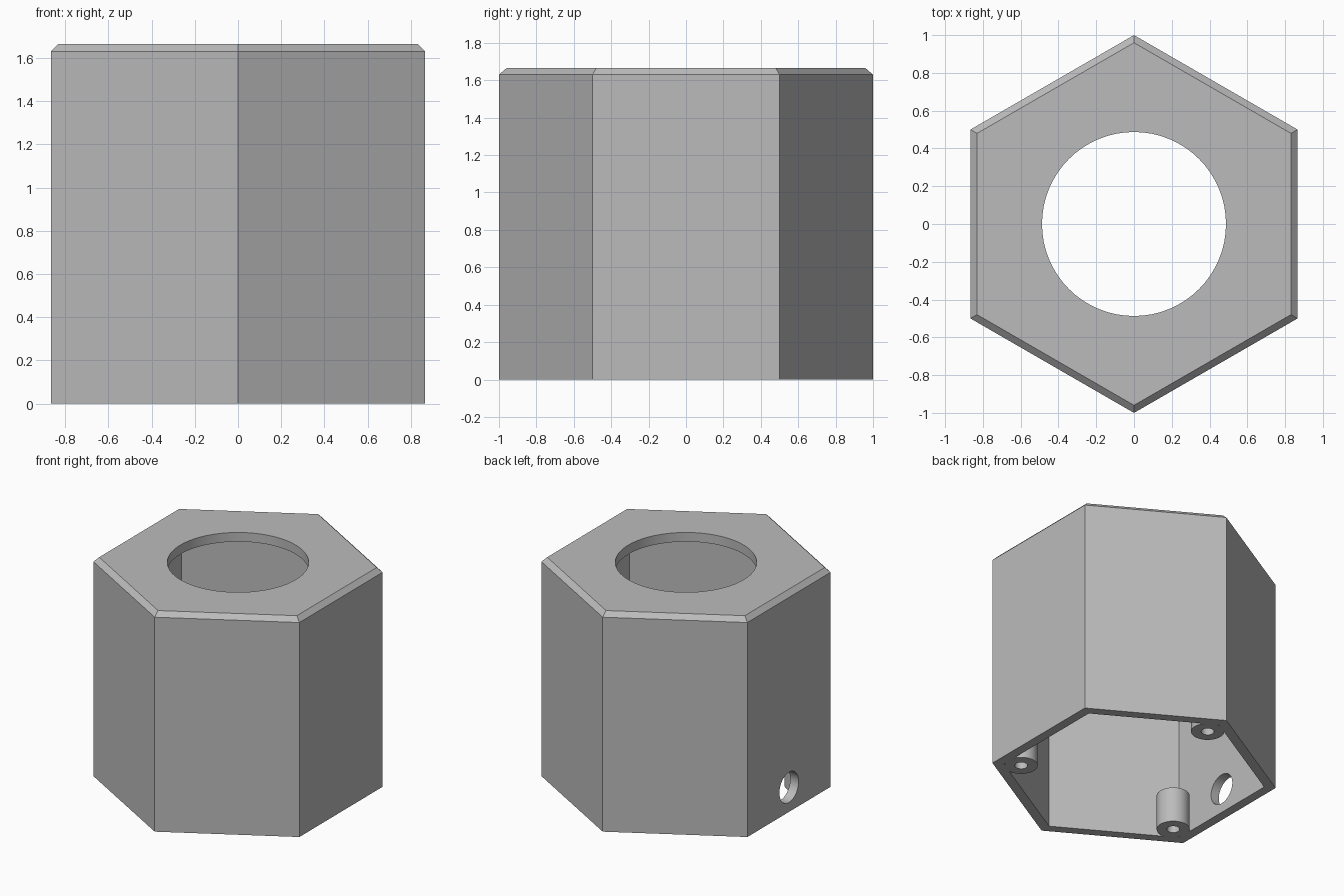
import bpy
import bmesh
from math import cos, sin, pi, radians
from mathutils import Matrix

if "Cube" in bpy.data.objects:
    bpy.data.objects.remove(bpy.data.objects["Cube"])

HEIGHT, CHAMFER, WALL = 1.665, 0.035, 0.07
APOTHEM = cos(radians(30))
INNER = 1 - WALL / APOTHEM
TOP_EDGE = 1 - CHAMFER / APOTHEM

grey = bpy.data.materials.new("plain grey")
grey.use_nodes = True
grey.diffuse_color = (0.5, 0.5, 0.5, 1)
grey.node_tree.nodes["Principled BSDF"].inputs["Base Color"].default_value = (0.5, 0.5, 0.5, 1)


def finish(name, bm):
    """Turn a bmesh into a grey object."""
    bmesh.ops.recalc_face_normals(bm, faces=bm.faces)
    mesh = bpy.data.meshes.new(name)
    bm.to_mesh(mesh)
    bm.free()
    mesh.materials.append(grey)
    obj = bpy.data.objects.new(name, mesh)
    bpy.context.collection.objects.link(obj)
    return obj


def loft(name, profile, sides, closed=False):
    """Sweep (radius, z) points around z; cap the ends or close the loop."""
    bm = bmesh.new()
    rings = [[bm.verts.new((r * cos(a), r * sin(a), z))
              for a in (pi / 2 + 2 * pi * i / sides for i in range(sides))]
             for r, z in profile]
    pairs = list(zip(rings, rings[1:]))
    if closed:
        pairs.append((rings[-1], rings[0]))
    else:
        bm.faces.new(rings[0])
        bm.faces.new(rings[-1])
    for low, high in pairs:
        for i in range(sides):
            j = (i + 1) % sides
            bm.faces.new((low[i], low[j], high[j], high[i]))
    return finish(name, bm)


def select(obj):
    bpy.ops.object.select_all(action='DESELECT')
    obj.select_set(True)
    bpy.context.view_layer.objects.active = obj


def cut(target, radius, depth, matrix):
    """Bore a round hole through the target."""
    bm = bmesh.new()
    bmesh.ops.create_cone(bm, cap_ends=True, segments=64, radius1=radius,
                          radius2=radius, depth=depth, matrix=matrix)
    cutter = finish("hole_cutter", bm)
    cutter.hide_render = True
    mod = target.modifiers.new("hole", 'BOOLEAN')
    mod.operation, mod.solver, mod.object = 'DIFFERENCE', 'EXACT', cutter
    select(target)
    bpy.ops.object.modifier_apply(modifier=mod.name)
    bpy.data.objects.remove(cutter)


# Hexagonal shell: chamfered outside, hollow and open below
housing = loft("housing", [(INNER, HEIGHT - WALL), (INNER, 0), (1, 0),
                           (1, HEIGHT - CHAMFER), (TOP_EDGE, HEIGHT)], 6)

# Large round opening in the roof
cut(housing, 0.487, 0.4, Matrix.Translation((0, 0, HEIGHT)))

# Cable hole low in the side wall
cut(housing, 0.115, 0.3,
    Matrix.Translation((-APOTHEM, 0, 0.187)) @ Matrix.Rotation(pi / 2, 4, 'Y'))

# Hollow screw posts in every second corner
parts = [housing]
for label, angle in (("back", 90), ("front_right", 210), ("front_left", 330)):
    post = loft("screw_post_" + label,
                [(0.045, 0), (0.115, 0), (0.115, 0.27), (0.045, 0.27)], 48, closed=True)
    post.location = (0.797 * cos(radians(angle)), 0.797 * sin(radians(angle)), 0)
    parts.append(post)

for part in parts:
    select(part)
    bpy.ops.object.shade_smooth_by_angle(angle=radians(30))
